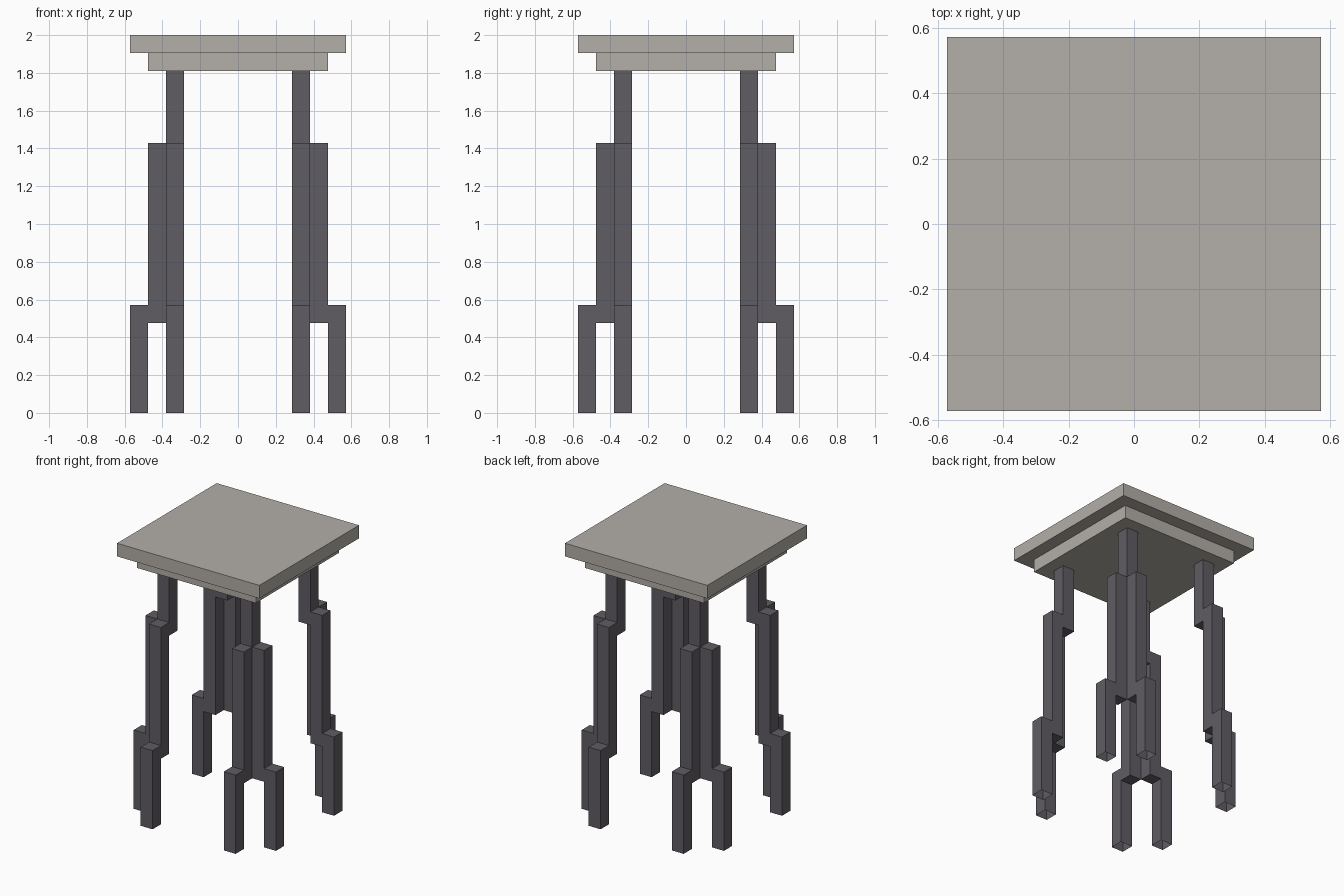
import bpy, bmesh
from mathutils import Vector

if "Cube" in bpy.data.objects:
    bpy.data.objects.remove(bpy.data.objects["Cube"])

U = 2 / 21  # one block


def material(name, rgb):
    m = bpy.data.materials.new(name)
    m.diffuse_color = (*rgb, 1)
    m.use_nodes = True
    m.node_tree.nodes["Principled BSDF"].inputs["Base Color"].default_value = m.diffuse_color
    return m


STONE = material("pale stone", (0.451, 0.429, 0.395))
IRON = material("dark iron", (0.117, 0.109, 0.124))


def finish(bm, name, mat):
    me = bpy.data.meshes.new(name)
    bm.to_mesh(me)
    bm.free()
    me.materials.append(mat)
    ob = bpy.data.objects.new(name, me)
    bpy.context.collection.objects.link(ob)
    return ob


def slab(name, half, z0):
    """Square slab one block thick."""
    bm = bmesh.new()
    bmesh.ops.create_cube(bm, size=1)
    for v in bm.verts:
        v.co = Vector((v.co.x * 2 * half, v.co.y * 2 * half, v.co.z + 0.5 + z0)) * U
    finish(bm, name, STONE)


def leg(name, sx, sy):
    """Stepped leg: the outer skin of stacked block columns (x, y, z0, z1)."""
    columns = [(3, 3, 14, 19),                     # upper post
               (4, 3, 5, 15), (3, 4, 5, 15),       # middle posts
               (5, 3, 0, 6), (3, 5, 0, 6)]         # feet
    cells = {(x, y, z) for x, y, a, b in columns for z in range(a, b)}
    bm = bmesh.new()
    for c in cells:
        for axis in range(3):
            for side in (0, 1):
                n = list(c)
                n[axis] += 2 * side - 1
                # feet are open below, post is capped by the slab
                if tuple(n) in cells or n[2] in (-1, 19):
                    continue
                b, d = (axis + 1) % 3, (axis + 2) % 3
                quad = []
                for i, j in ((0, 0), (1, 0), (1, 1), (0, 1)):
                    p = Vector(c)
                    p[axis] += side
                    p[b] += i
                    p[d] += j
                    quad.append(bm.verts.new((p.x * U * sx, p.y * U * sy, p.z * U)))
                if (side == 0) != (sx * sy < 0):
                    quad.reverse()
                bm.faces.new(quad)
    bmesh.ops.remove_doubles(bm, verts=bm.verts, dist=1e-4)
    bmesh.ops.dissolve_limit(bm, angle_limit=0.01, verts=bm.verts, edges=bm.edges)
    finish(bm, name, IRON)


# Table top in two steps
slab("table_top", 6, 20)
slab("table_under_slab", 5, 19)

# Four mirrored legs
for sx, xn in ((-1, "left"), (1, "right")):
    for sy, yn in ((-1, "front"), (1, "back")):
        leg(f"{yn}_{xn}_leg", sx, sy)

# Centre and level check happens by construction: width 12 blocks, height 21 blocks
